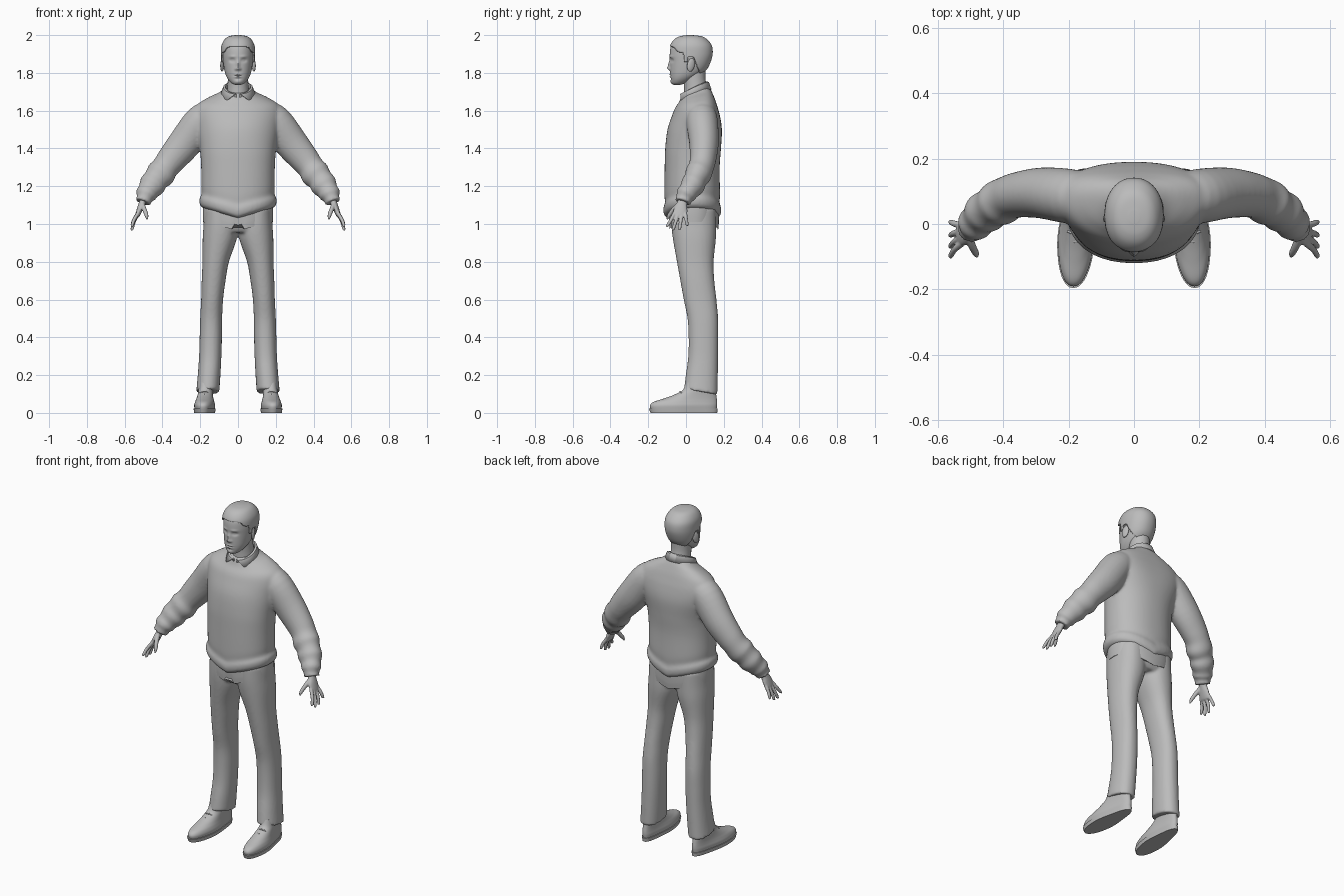
import bpy, bmesh, math
from mathutils import Vector, Matrix

if "Cube" in bpy.data.objects:
    bpy.data.objects.remove(bpy.data.objects["Cube"])

grey = bpy.data.materials.new("plain grey")
grey.diffuse_color = (0.5, 0.5, 0.5, 1)
grey.use_nodes = True
grey.node_tree.nodes["Principled BSDF"].inputs["Base Color"].default_value = grey.diffuse_color


def resample(rows, k):
    """Smooth curve through rows of numbers."""
    out = []
    for i in range(len(rows) - 1):
        p0, p1, p2 = rows[max(i - 1, 0)], rows[i], rows[i + 1]
        p3 = rows[min(i + 2, len(rows) - 1)]
        for j in range(k):
            t = j / k
            out.append([0.5 * (2 * b + (c - a) * t + (2 * a - 5 * b + 4 * c - d) * t * t
                               + (3 * b - a - 3 * c + d) * t ** 3)
                        for a, b, c, d in zip(p0, p1, p2, p3)])
    return out + [list(rows[-1])]


def skin(bm, rings):
    """Join closed rings of points into a capped solid."""
    vs = [[bm.verts.new(p) for p in r] for r in rings]
    n = len(vs[0])
    for a, b in zip(vs, vs[1:]):
        for i in range(n):
            bm.faces.new((a[i], a[(i + 1) % n], b[(i + 1) % n], b[i]))
    bm.faces.new(vs[0][::-1])
    bm.faces.new(vs[-1])


def oval(n, p):
    f = lambda c: math.copysign(abs(c) ** (2 / p), c)
    return [(f(math.cos(2 * math.pi * i / n)), f(math.sin(2 * math.pi * i / n))) for i in range(n)]


def slices(bm, rows, n=48, k=5, p=2.2, s=1, warp=None):
    """Stack of level sections: z, centre x, half width, front y, back y."""
    rings = []
    for z, cx, hw, yf, yb in resample(rows, k):
        ring = [Vector((s * (cx + hw * c), (yf + yb) / 2 + (yb - yf) / 2 * d, z)) for c, d in oval(n, p)]
        rings.append([warp(v) for v in ring] if warp else ring)
    skin(bm, rings)


def tube(bm, rows, n=24, k=4, s=1):
    """Path of x, y, z, half thickness, half depth."""
    rows = resample(rows, k)
    pts = [Vector(r[:3]) for r in rows]
    rings = []
    for i, r in enumerate(rows):
        t = (pts[min(i + 1, len(pts) - 1)] - pts[max(i - 1, 0)]).normalized()
        v = (Vector((0, 1, 0)) - t * t.y).normalized()
        u = t.cross(v)
        ring = [pts[i] + u * r[3] * c + v * r[4] * d for c, d in oval(n, 2)]
        rings.append([Vector((q.x * s, q.y, q.z)) for q in ring])
    skin(bm, rings)


def finish(name, bm, voxel=0, smooth=0, thick=0):
    bmesh.ops.recalc_face_normals(bm, faces=bm.faces[:])
    me = bpy.data.meshes.new(name)
    bm.to_mesh(me)
    bm.free()
    me.materials.append(grey)
    ob = bpy.data.objects.new(name, me)
    bpy.context.collection.objects.link(ob)
    bpy.ops.object.select_all(action='DESELECT')
    ob.select_set(True)
    bpy.context.view_layer.objects.active = ob
    bpy.ops.object.shade_smooth_by_angle(angle=math.radians(50))
    if thick:
        m = ob.modifiers.new("thickness", 'SOLIDIFY')
        m.thickness, m.offset = thick, 0
    if voxel:
        m = ob.modifiers.new("fuse", 'REMESH')
        m.mode, m.voxel_size, m.use_smooth_shade = 'VOXEL', voxel, True
        m = ob.modifiers.new("soften", 'SMOOTH')
        m.factor, m.iterations = 0.5, smooth
    return ob


def ramp(a, b, x):
    t = min(max((x - a) / (b - a), 0), 1)
    return t * t * (3 - 2 * t)


# Sweater: body and sleeves fused
def sweater_shape(v):
    v = v.copy()
    v.y += 0.5 * v.x * v.x * ramp(1.35, 1.55, v.z)
    low = 1 - ramp(1.1, 1.35, v.z)
    v.z -= low * 0.06 * (1 - min(abs(v.x) / 0.2, 1))
    v.z += (v.y - 0.06) * 0.3 * ramp(1.6, 1.71, v.z)
    return v


bm = bmesh.new()
slices(bm, [(1.09, 0, .19, -.095, .165), (1.105, 0, .203, -.115, .182), (1.135, 0, .204, -.12, .186),
            (1.16, 0, .193, -.112, .178), (1.2, 0, .194, -.114, .18), (1.3, 0, .195, -.113, .178),
            (1.4, 0, .202, -.11, .185), (1.5, 0, .22, -.098, .19), (1.58, 0, .232, -.072, .178),
            (1.63, 0, .215, -.052, .162), (1.665, 0, .16, -.036, .145), (1.69, 0, .105, -.028, .132),
            (1.715, 0, .072, -.02, .118)], n=64, warp=sweater_shape)
for s in (1, -1):
    tube(bm, [(.13, .08, 1.60, .065, .07), (.195, .085, 1.545, .088, .083), (.28, .095, 1.43, .088, .078),
              (.35, .09, 1.345, .078, .07), (.385, .08, 1.30, .071, .067), (.41, .065, 1.265, .078, .07),
              (.435, .05, 1.235, .067, .061), (.455, .035, 1.205, .070, .064), (.475, .015, 1.175, .056, .053),
              (.487, 0, 1.155, .056, .054), (.495, -.01, 1.135, .042, .043), (.503, -.017, 1.115, .043, .044)],
         n=40, s=s)
finish("sweater", bm, 0.008, 5)


# Shirt tail below the sweater
def tail_shape(v):
    v = v.copy()
    if v.z < 1.05:
        v.z -= 0.045 * (1 - min(abs(v.x) / 0.18, 1))
        if v.y < 0 and abs(v.x) < 0.025:
            v.z += 0.03
    return v


bm = bmesh.new()
slices(bm, [(1.01, 0, .184, -.088, .170), (1.06, 0, .186, -.092, .174), (1.12, 0, .185, -.09, .17)],
       n=80, warp=tail_shape)
finish("shirt_tail", bm)


# Trousers: hips and legs fused
def hem_shape(v):
    v = v.copy()
    v.z -= (v.y - 0.08) * 0.18 * (1 - ramp(0.1, 0.3, v.z))
    return v


bm = bmesh.new()
slices(bm, [(.955, 0, .17, -.06, .14), (1.0, 0, .181, -.08, .162), (1.1, 0, .18, -.083, .162)])
for s in (1, -1):
    slices(bm, [(.112, .16, .061, -.01, .166), (.2, .153, .06, 0, .168), (.3, .147, .059, .012, .17),
                (.4, .144, .059, .014, .171), (.5, .142, .058, .008, .17), (.6, .137, .058, -.012, .161),
                (.7, .129, .063, -.03, .15), (.8, .118, .07, -.048, .146), (.92, .097, .09, -.069, .158),
                (1.0, .091, .091, -.078, .16), (1.08, .09, .088, -.08, .16)], s=s, warp=hem_shape)
finish("trousers", bm, 0.008, 4)

# Shoes, soles and laces
for s, side in ((1, "left"), (-1, "right")):
    def foot_shape(v):
        w = 0.78 + 0.22 * ramp(0.1, -0.07, v.y) if v.y > -0.07 else 1
        w = 1 - 0.22 * ramp(-0.06, 0.1, v.y)
        return Vector((v.x * w + s * (0.174 - 0.06 * v.y), v.y, v.z))

    bm = bmesh.new()
    slices(bm, [(.02, 0, .054, -.188, .162), (.04, 0, .056, -.19, .165), (.058, 0, .052, -.172, .165),
                (.075, 0, .048, -.12, .163), (.095, 0, .046, -.065, .16), (.12, 0, .046, -.018, .155),
                (.16, 0, .044, 0, .15)], warp=foot_shape)
    finish(side + "_shoe", bm)
    bm = bmesh.new()
    slices(bm, [(0, 0, .056, -.188, .165), (.022, 0, .059, -.196, .168)], k=1, warp=foot_shape)
    finish(side + "_sole", bm)
    bm = bmesh.new()
    for y, z in ((-.055, .097), (-.03, .113)):
        x = 0.177
        tube(bm, [(x - .026, y + .008, z - .008, .004, .004), (x, y, z, .004, .004),
                  (x + .026, y + .008, z - .008, .004, .004)], n=8, s=s)
    finish(side + "_laces", bm)

# Hands: palm, four fingers and thumb fused
for s, side in ((1, "left"), (-1, "right")):
    bm = bmesh.new()
    tube(bm, [(.492, -.008, 1.15, .022, .026), (.507, -.02, 1.11, .018, .027), (.519, -.028, 1.08, .016, .036),
              (.533, -.032, 1.045, .012, .037), (.537, -.033, 1.035, .006, .03)], s=s)
    for y0, y1, z1 in ((-.060, -.098, .985), (-.041, -.068, .966), (-.022, -.034, .968), (-.004, .006, .99)):
        tube(bm, [(.527, y0, 1.06, .010, .010), (.55, (y0 + y1) / 2, (1.04 + z1) / 2 + .01, .0095, .0095),
                  (.561, y1, z1 + .006, .008, .008), (.562, y1, z1, .003, .003)], n=14, s=s)
    tube(bm, [(.508, -.035, 1.105, .014, .014), (.495, -.068, 1.075, .012, .012),
              (.484, -.09, 1.045, .010, .010), (.481, -.1, 1.024, .004, .004)], n=14, s=s)
    finish(side + "_hand", bm, 0.0035, 3)

# Head with face relief: x, z, spread x, spread z, forward push
relief = [(0, 1.842, .009, .022, .011), (0, 1.824, .011, .009, .011), (.012, 1.820, .006, .006, .005),
          (.031, 1.866, .014, .009, -.010), (.03, 1.866, .008, .005, .005), (.03, 1.886, .018, .006, .004),
          (0, 1.792, .017, .004, .005), (0, 1.779, .015, .004, .005), (0, 1.786, .022, .002, -.004),
          (0, 1.768, .016, .004, -.003), (0, 1.752, .018, .010, .005)]
skull = [(1.737, 0, .016, -.066, -.03), (1.745, 0, .034, -.075, 0), (1.765, 0, .052, -.08, .035),
         (1.79, 0, .065, -.083, .075), (1.82, 0, .073, -.084, .105), (1.86, 0, .079, -.084, .124),
         (1.9, 0, .081, -.086, .133), (1.94, 0, .078, -.08, .128), (1.97, 0, .063, -.06, .105),
         (1.986, 0, .042, -.032, .078), (1.992, 0, .01, .005, .035)]


def face_shape(v):
    v = v.copy()
    if v.y < 0:
        for x, z, sx, sz, a in relief:
            for m in ((1, -1) if x else (1,)):
                v.y -= a * math.exp(-((v.x - m * x) / sx) ** 2 - ((v.z - z) / sz) ** 2)
    return v


bm = bmesh.new()
slices(bm, skull, n=112, k=8, p=2.15, warp=face_shape)
finish("head", bm)

# Hair: swollen skull trimmed along the hairline
bm = bmesh.new()
slices(bm, [(z + .004, 0, hw + .006, yf - .001, yb + .005) for z, _, hw, yf, yb in skull], n=112, k=8, p=2.15)


def hairline(y):
    if y < -0.012:
        return 1.938 - 0.03 * ramp(-0.07, -0.03, y)
    if y < 0.008:
        return 1.86
    return 1.885 - 0.09 * ramp(0.035, 0.08, y)


cut = [f for f in bm.faces if f.calc_center_median().z < hairline(f.calc_center_median().y)]
bmesh.ops.delete(bm, geom=cut, context='FACES')
finish("hair", bm, thick=0.007)

# Ears
for s, side in ((1, "left"), (-1, "right")):
    bm = bmesh.new()
    bmesh.ops.create_uvsphere(bm, u_segments=20, v_segments=12, radius=1, matrix=Matrix.Translation(
        (s * .083, .026, 1.842)) @ Matrix.Rotation(s * .35, 4, 'Z') @ Matrix.Rotation(-.2, 4, 'X')
        @ Matrix.Diagonal((.009, .021, .036, 1)))
    finish(side + "_ear", bm)

# Neck
bm = bmesh.new()
tube(bm, [(0, .055, 1.65, .062, .066), (0, .05, 1.72, .056, .06), (0, .045, 1.77, .054, .058),
          (0, .045, 1.83, .055, .06)], n=40)
finish("neck", bm)

# Folded shirt collar with open front points
bm = bmesh.new()
loops = []
steps = 40
for i in range(-steps, steps + 1):
    sg = 1 if i >= 0 else -1
    a = math.pi - abs(i) / steps * (math.pi - 0.12)
    b = 0.66 + (a - 0.12) * (math.pi - 0.66) / (math.pi - 0.12)
    drop = lambda q: 0.065 * ((1 + math.cos(q)) / 2) ** 1.2
    loops.append([bm.verts.new((sg * w * math.sin(q), .044 - d * math.cos(q), z - drop(q)))
                  for q, w, d, z in ((a, .064, .066, 1.715), (a, .068, .070, 1.752),
                                     (a * .8 + b * .2, .076, .075, 1.75), (b, .092, .088, 1.712))])
for p, q in zip(loops, loops[1:]):
    for j in range(3):
        bm.faces.new((p[j], p[j + 1], q[j + 1], q[j]))
finish("collar", bm, thick=0.006)
